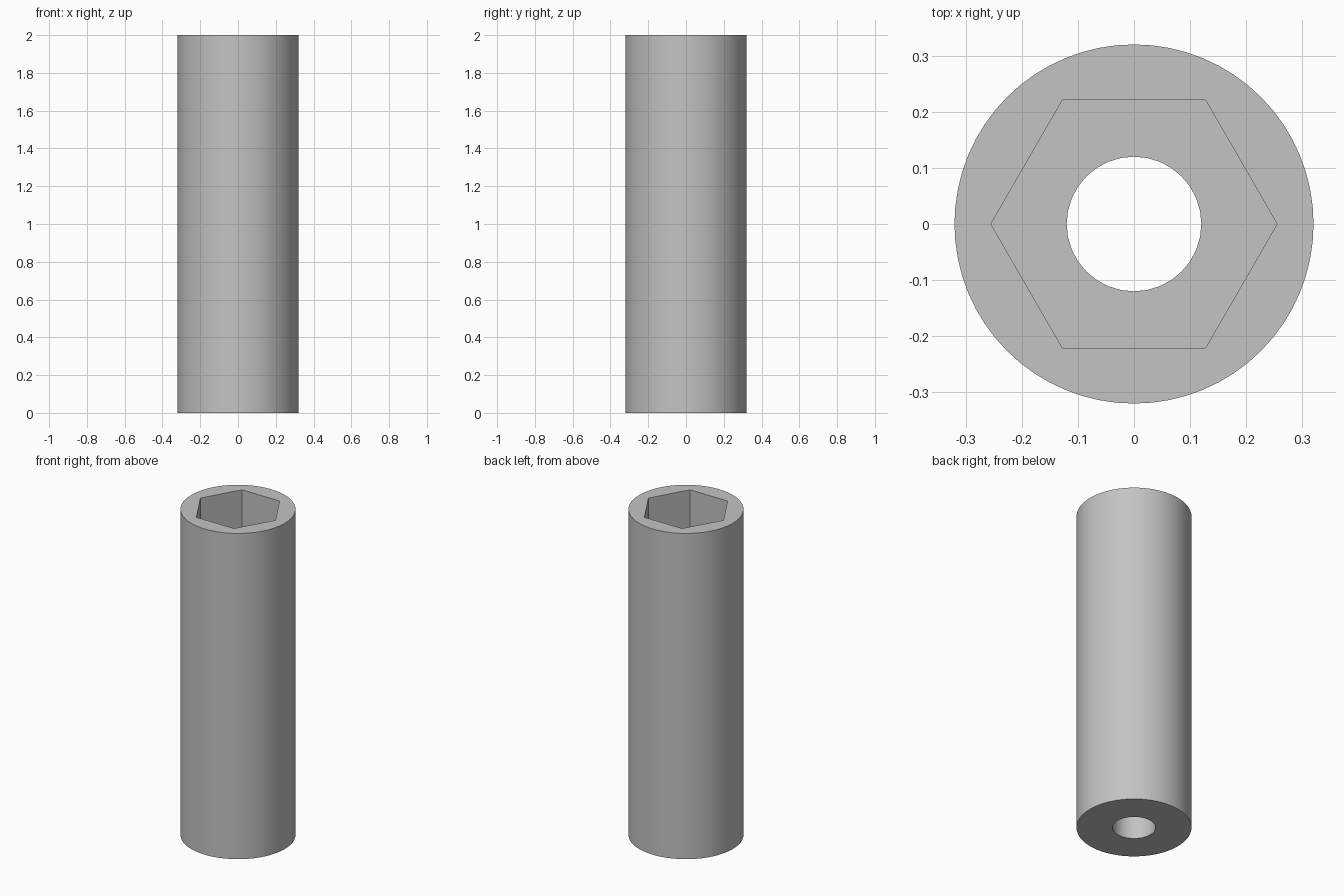
import bpy
import bmesh
from math import cos, sin, pi, radians

if "Cube" in bpy.data.objects:
    bpy.data.objects.remove(bpy.data.objects["Cube"])

HEIGHT = 2.0
OUTER_RADIUS = 0.32
HEX_RADIUS = 0.255
BORE_RADIUS = 0.12
POCKET_FLOOR = 1.0

# Plain grey material
grey = bpy.data.materials.new("grey")
grey.use_nodes = True
colour = (0.55, 0.55, 0.55, 1)
grey.diffuse_color = colour
grey.node_tree.nodes["Principled BSDF"].inputs["Base Color"].default_value = colour

bm = bmesh.new()


def ring(sides, radius, z):
    """Closed loop of edges, with its first corner on +x."""
    verts = [bm.verts.new((radius * cos(2 * pi * i / sides),
                           radius * sin(2 * pi * i / sides), z))
             for i in range(sides)]
    return [bm.edges.new((verts[i - 1], verts[i])) for i in range(sides)]


def wall(lower, upper):
    bmesh.ops.bridge_loops(bm, edges=lower + upper)


def flat_ring(outer, inner):
    bmesh.ops.triangle_fill(bm, edges=outer + inner, use_beauty=True)


outer_low = ring(64, OUTER_RADIUS, 0)
outer_high = ring(64, OUTER_RADIUS, HEIGHT)
hex_low = ring(6, HEX_RADIUS, POCKET_FLOOR)
hex_high = ring(6, HEX_RADIUS, HEIGHT)
bore_low = ring(32, BORE_RADIUS, 0)
bore_high = ring(32, BORE_RADIUS, POCKET_FLOOR)

# Outside, hexagonal pocket and round bore
wall(outer_low, outer_high)
wall(hex_low, hex_high)
wall(bore_low, bore_high)

# Top rim, pocket floor and underside
flat_ring(outer_high, hex_high)
flat_ring(hex_low, bore_high)
flat_ring(outer_low, bore_low)
bmesh.ops.recalc_face_normals(bm, faces=bm.faces)

mesh = bpy.data.meshes.new("hex_socket_sleeve")
bm.to_mesh(mesh)
bm.free()
mesh.materials.append(grey)
sleeve = bpy.data.objects.new("hex_socket_sleeve", mesh)
bpy.context.collection.objects.link(sleeve)

# Smooth round walls, crisp edges
bpy.ops.object.select_all(action='DESELECT')
sleeve.select_set(True)
bpy.context.view_layer.objects.active = sleeve
bpy.ops.object.shade_smooth_by_angle(angle=radians(30))
